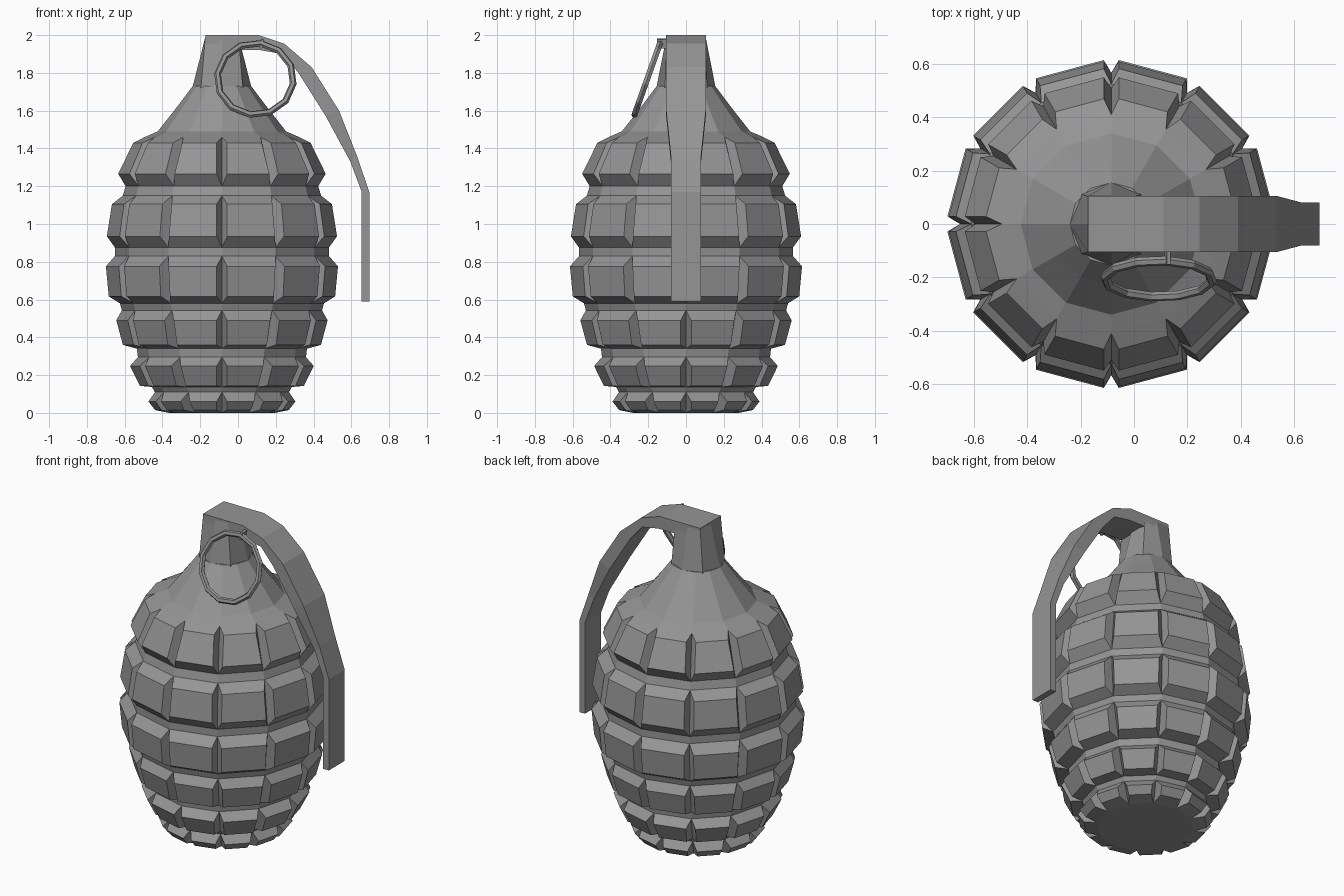
import bpy, bmesh, math
from mathutils import Matrix, Vector

if "Cube" in bpy.data.objects:
    bpy.data.objects.remove(bpy.data.objects["Cube"])

AXIS_X = -0.085      # body axis
SIDES = 12
GAP = 0.028          # half width of the notch between blocks

metal = bpy.data.materials.new("grey metal")
metal.diffuse_color = (0.3, 0.3, 0.3, 1)
metal.use_nodes = True
metal.node_tree.nodes["Principled BSDF"].inputs["Base Color"].default_value = metal.diffuse_color


def finish(bm, name):
    bmesh.ops.recalc_face_normals(bm, faces=bm.faces)
    mesh = bpy.data.meshes.new(name)
    bm.to_mesh(mesh)
    bm.free()
    mesh.materials.append(metal)
    obj = bpy.data.objects.new(name, mesh)
    bpy.context.collection.objects.link(obj)
    return obj


def polar(bm, r, a, z):
    return bm.verts.new((AXIS_X + r * math.cos(a), r * math.sin(a), z))


# Body: a lathed core whose cells carry raised, bevelled blocks
# core radius, height; a pair of (radius, height) follows where blocks sit below the row
rows = [
    (0.155, 1.73, None), (0.23, 1.63, None), (0.34, 1.49, None),
    (0.41, 1.46, ((0.47, 1.43), (0.55, 1.266))),
    (0.51, 1.20, None),
    (0.525, 1.15, ((0.583, 1.105), (0.61, 0.935))),
    (0.567, 0.876, None),
    (0.567, 0.83, ((0.615, 0.776), (0.60, 0.617))),
    (0.54, 0.58, None),
    (0.53, 0.543, ((0.56, 0.49), (0.525, 0.36))),
    (0.45, 0.34, None),
    (0.445, 0.295, ((0.487, 0.248), (0.435, 0.143))),
    (0.37, 0.137, None),
    (0.355, 0.11, ((0.39, 0.06), (0.355, 0.015))),
    (0.28, 0.0, None),
]
bm = bmesh.new()
step = 2 * math.pi / SIDES
grid = [[polar(bm, r, i * step, z) for i in range(SIDES)] for r, z, _ in rows]
for k in range(len(rows) - 1):
    block = rows[k][2]
    for i in range(SIDES):
        j = (i + 1) % SIDES
        base = [grid[k][i], grid[k][j], grid[k + 1][j], grid[k + 1][i]]
        if block is None:
            bm.faces.new(base)
            continue
        (rt, zt), (rb, zb) = block
        dt, db = math.asin(GAP / rt), math.asin(GAP / rb)
        a, b = i * step, (i + 1) * step
        cap = [polar(bm, rt, a + dt, zt), polar(bm, rt, b - dt, zt),
               polar(bm, rb, b - db, zb), polar(bm, rb, a + db, zb)]
        bm.faces.new(cap)
        for n in range(4):
            m = (n + 1) % 4
            bm.faces.new((base[n], base[m], cap[m], cap[n]))
bm.faces.new(grid[0])
bm.faces.new(grid[-1])
finish(bm, "body")

# Neck: octagon blending into a rectangular top
bm = bmesh.new()
low, high = [], []
for i in range(8):
    a = i * math.pi / 4
    c, s = math.cos(a), math.sin(a)
    low.append(polar(bm, 0.157, a, 1.72))
    k = max(abs(c), abs(s))
    high.append(bm.verts.new((AXIS_X + 0.088 * c / k, 0.104 * s / k, 1.99)))
for i in range(8):
    j = (i + 1) % 8
    bm.faces.new((low[i], low[j], high[j], high[i]))
bm.faces.new(low)
bm.faces.new(high)
finish(bm, "neck")

# Safety lever: a bent strip, (outer x, z, inner x, z, half width)
strip = [
    (-0.173, 2.0, -0.173, 1.92, 0.105), (0.11, 2.0, 0.12, 1.92, 0.105),
    (0.245, 1.955, 0.235, 1.90, 0.105), (0.39, 1.83, 0.32, 1.80, 0.105),
    (0.535, 1.60, 0.465, 1.57, 0.105), (0.63, 1.36, 0.595, 1.33, 0.08),
    (0.695, 1.17, 0.655, 1.17, 0.08), (0.695, 0.59, 0.655, 0.59, 0.08),
]
bm = bmesh.new()
loops = [[bm.verts.new(p) for p in ((ox, -w, oz), (ox, w, oz), (ix, w, iz), (ix, -w, iz))]
         for ox, oz, ix, iz, w in strip]
for p, q in zip(loops, loops[1:]):
    for n in range(4):
        m = (n + 1) % 4
        bm.faces.new((p[n], p[m], q[m], q[n]))
bm.faces.new(loops[0])
bm.faces.new(loops[-1])
finish(bm, "safety_lever")

# Pull ring: a coarse tilted torus
bm = bmesh.new()
R, r, N, M = 0.202, 0.018, 12, 6
tube = [[bm.verts.new(((R + r * math.cos(2 * math.pi * v / M)) * math.cos(2 * math.pi * u / N),
                       (R + r * math.cos(2 * math.pi * v / M)) * math.sin(2 * math.pi * u / N),
                       r * math.sin(2 * math.pi * v / M))) for v in range(M)] for u in range(N)]
for u in range(N):
    for v in range(M):
        u2, v2 = (u + 1) % N, (v + 1) % M
        bm.faces.new((tube[u][v], tube[u2][v], tube[u2][v2], tube[u][v2]))
bm.transform(Matrix.Translation((0.092, -0.205, 1.768)) @ Matrix.Rotation(math.radians(70.4), 4, 'X')
             @ Matrix.Rotation(math.radians(-8), 4, 'Z'))
finish(bm, "pull_ring")

# Pin: small eye holding the ring to the lever
bm = bmesh.new()
bmesh.ops.create_cube(bm, size=1)
bm.transform(Matrix.Translation((0.125, -0.125, 1.955)) @ Matrix.Rotation(math.radians(12), 4, 'Y')
             @ Matrix.Diagonal((0.015, 0.055, 0.05, 1)))
finish(bm, "pin")
